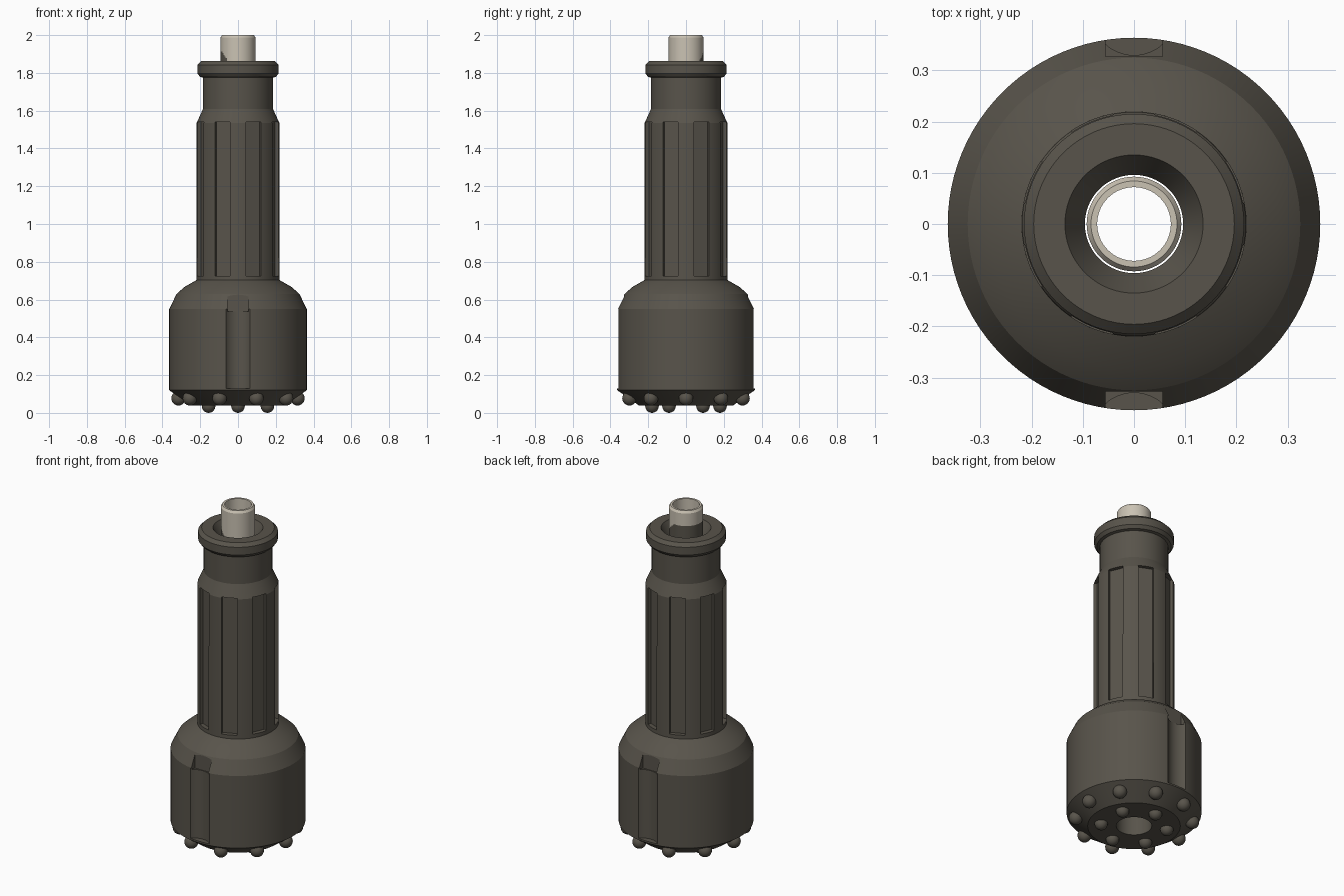
import bpy, bmesh, math
from mathutils import Matrix, Vector

old = bpy.data.objects.get("Cube")
if old:
    bpy.data.objects.remove(old, do_unlink=True)


def material(name, rgb, rough=0.6):
    m = bpy.data.materials.new(name)
    m.use_nodes = True
    m.diffuse_color = (*rgb, 1)
    bsdf = m.node_tree.nodes["Principled BSDF"]
    bsdf.inputs["Base Color"].default_value = (*rgb, 1)
    bsdf.inputs["Roughness"].default_value = rough
    return m


dark_steel = material("dark steel", (0.098, 0.088, 0.070))
pale_tube = material("pale tube", (0.59, 0.54, 0.45))


def make_object(name, bm, *mats):
    bmesh.ops.recalc_face_normals(bm, faces=bm.faces)
    mesh = bpy.data.meshes.new(name)
    bm.to_mesh(mesh)
    bm.free()
    ob = bpy.data.objects.new(name, mesh)
    bpy.context.collection.objects.link(ob)
    for m in mats:
        mesh.materials.append(m)
    return ob


def lathe(profile, sides):
    """Revolve a closed (radius, height) profile around z."""
    bm = bmesh.new()
    rings = []
    for i in range(sides):
        a = math.tau * i / sides
        rings.append([bm.verts.new((r * math.cos(a), r * math.sin(a), z)) for r, z in profile])
    n = len(profile)
    for i in range(sides):
        p, q = rings[i], rings[(i + 1) % sides]
        for j in range(n):
            k = (j + 1) % n
            bm.faces.new((p[j], q[j], q[k], p[k]))
    return bm


def activate(ob):
    bpy.ops.object.select_all(action="DESELECT")
    ob.select_set(True)
    bpy.context.view_layer.objects.active = ob


def smooth(ob, degrees):
    activate(ob)
    bpy.ops.object.shade_smooth_by_angle(angle=math.radians(degrees))


def cut(ob, name, bm):
    cutter = make_object(name, bm)
    mod = ob.modifiers.new("cut", "BOOLEAN")
    mod.operation = "DIFFERENCE"
    mod.solver = "EXACT"
    mod.object = cutter
    activate(ob)
    bpy.ops.object.modifier_apply(modifier=mod.name)
    bpy.data.objects.remove(cutter, do_unlink=True)


def add_box(bm, size, at, turn=0):
    bmesh.ops.create_cube(bm, size=1, matrix=Matrix.Rotation(turn, 4, "Z")
                          @ Matrix.Translation(at) @ Matrix.Diagonal((*size, 1)))


# Body: head, splined shank, neck, collar and through bore
body = make_object("bit_body", lathe([
    (0.096, 0.04), (0.25, 0.04), (0.364, 0.12),
    (0.364, 0.55), (0.325, 0.63), (0.283, 0.667), (0.22, 0.703),
    (0.219, 1.535), (0.185, 1.61),
    (0.185, 1.775), (0.201, 1.779), (0.215, 1.797), (0.215, 1.843),
    (0.196, 1.862), (0.135, 1.862), (0.096, 1.79),
], 96), dark_steel)

# Eight spline grooves, leaving a ridge facing each main direction
bm = bmesh.new()
for i in range(8):
    add_box(bm, (0.1, 0.087, 0.815), (0.245, 0, 1.1325), math.tau * (i + 0.5) / 8)
cut(body, "groove_cutter", bm)

# Flushing channels at front and back: rounded below, flat on the shoulder, lip kept under them
for side in (-1, 1):
    bm = bmesh.new()
    bmesh.ops.create_cone(bm, cap_ends=True, segments=48, radius1=0.083, radius2=0.083,
                          depth=0.42, matrix=Matrix.Translation((0, side * 0.413, 0.34)))
    cut(body, "channel_cutter", bm)
    bm = bmesh.new()
    add_box(bm, (0.112, 0.1, 0.11), (0, side * 0.377, 0.593))
    cut(body, "shoulder_cutter", bm)
smooth(body, 15)


# Round cutting buttons
def buttons(name, count, ring, z, start, radius):
    bm = bmesh.new()
    for i in range(count):
        a = start + math.tau * i / count
        at = Vector((ring * math.cos(a), ring * math.sin(a), z))
        bmesh.ops.create_uvsphere(bm, u_segments=20, v_segments=12, radius=radius,
                                  matrix=Matrix.Translation(at))
    smooth(make_object(name, bm, dark_steel), 40)


buttons("gauge_buttons", 10, 0.315, 0.077, 0, 0.038)
buttons("face_buttons", 6, 0.18, 0.036, math.pi / 2, 0.036)

# Foot tube standing in the bore, with a dark stain on one side near the collar
steps = [(0.0925, 1.8 + 0.008 * i) for i in range(15)]
tube = make_object("foot_tube", lathe(
    [(0.072, 1.6), (0.0925, 1.6)] + steps + [(0.0925, 1.987), (0.084, 2.0), (0.072, 2.0)], 64),
    pale_tube, dark_steel)
for f in tube.data.polygons:
    c = f.center
    slope = 1.87 + 0.09 * math.cos(math.atan2(c.y, c.x) - math.radians(142))
    outward = f.normal.x * c.x + f.normal.y * c.y > 0
    if outward and 1.8 < c.z < min(slope, 1.912):
        f.material_index = 1
smooth(tube, 25)
